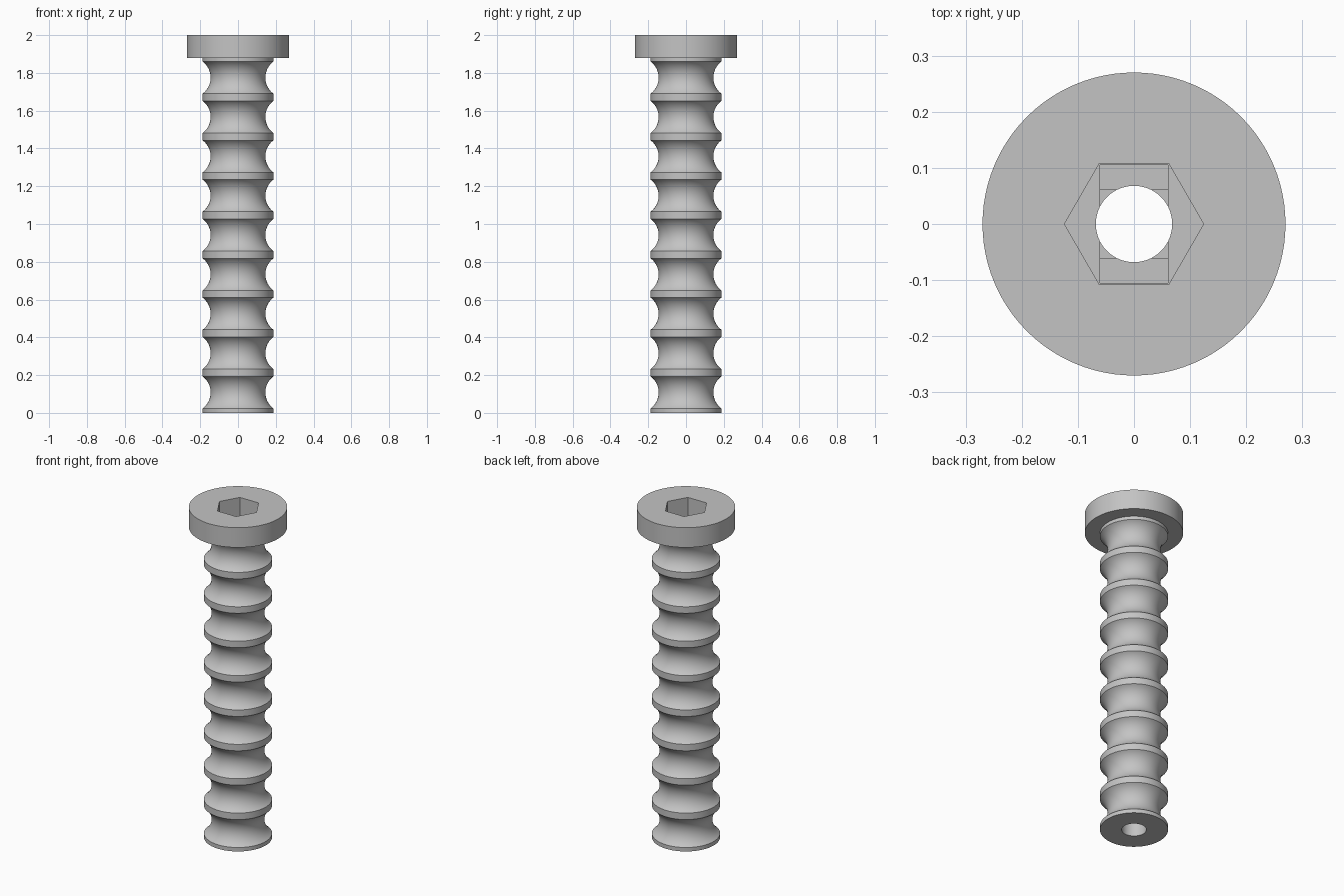
import bpy, bmesh, math
from mathutils import Vector

cube = bpy.data.objects.get("Cube")
if cube:
    bpy.data.objects.remove(cube, do_unlink=True)

SEGMENTS = 96
HEAD_R, SHAFT_R, NECK_R, BORE_R = 0.27, 0.187, 0.145, 0.068
HEAD_Z, TOP = 1.88, 2.0
GROOVES, PITCH, GROOVE_H, FIRST = 9, 0.2083, 0.169, 0.024

grey = bpy.data.materials.new("plain grey")
grey.use_nodes = True
colour = (0.55, 0.55, 0.55, 1)
grey.diffuse_color = colour
grey.node_tree.nodes["Principled BSDF"].inputs["Base Color"].default_value = colour


def make_object(name, bm):
    bmesh.ops.recalc_face_normals(bm, faces=bm.faces)
    mesh = bpy.data.meshes.new(name)
    bm.to_mesh(mesh)
    bm.free()
    mesh.materials.append(grey)
    obj = bpy.data.objects.new(name, mesh)
    bpy.context.collection.objects.link(obj)
    return obj


def lathe(name, profile):
    """Revolve a closed (radius, height) profile around z."""
    bm = bmesh.new()
    rings = []
    for i in range(SEGMENTS):
        a = math.tau * i / SEGMENTS
        rings.append([bm.verts.new((r * math.cos(a), r * math.sin(a), z)) for r, z in profile])
    n = len(profile)
    for i in range(SEGMENTS):
        here, there = rings[i], rings[(i + 1) % SEGMENTS]
        for j in range(n):
            k = (j + 1) % n
            bm.faces.new((here[j], there[j], there[k], here[k]))
    return make_object(name, bm)


def prism(name, outline, bottom):
    """Straight-sided cutter from bottom to above the head."""
    bm = bmesh.new()
    base = bm.faces.new([bm.verts.new((x, y, bottom)) for x, y in outline])
    top = bmesh.ops.extrude_face_region(bm, geom=[base])["geom"]
    verts = [v for v in top if isinstance(v, bmesh.types.BMVert)]
    bmesh.ops.translate(bm, verts=verts, vec=Vector((0, 0, TOP + 0.1 - bottom)))
    obj = make_object(name, bm)
    obj.hide_render = True
    return obj


def rectangle(x, y):
    return [(-x, -y), (x, -y), (x, y), (-x, y)]


# Outer profile: circular-arc grooves between narrow collars, then the head
depth = SHAFT_R - NECK_R
half = GROOVE_H / 2
arc_r = (half ** 2 + depth ** 2) / (2 * depth)
sweep = math.asin(half / arc_r)
STEPS = 20
profile = [(BORE_R, 0), (SHAFT_R, 0)]
for g in range(GROOVES):
    middle = FIRST + half + g * PITCH
    for s in range(STEPS + 1):
        a = sweep * (2 * s / STEPS - 1)
        profile.append((NECK_R + arc_r * (1 - math.cos(a)), middle + arc_r * math.sin(a)))
profile += [(SHAFT_R, HEAD_Z), (HEAD_R, HEAD_Z), (HEAD_R, TOP), (BORE_R, TOP)]
bolt = lathe("bolt", profile)

# Hexagonal socket with two stepped ledges leading to the bore
hexagon = [(0.124 * math.cos(math.tau * i / 6), 0.124 * math.sin(math.tau * i / 6)) for i in range(6)]
cutters = [
    prism("hex_socket_cutter", hexagon, 1.88),
    prism("slot_ledge_cutter", rectangle(0.061, 0.1055), 1.868),
    prism("square_ledge_cutter", rectangle(0.0605, 0.0605), 1.856),
]
bpy.context.view_layer.objects.active = bolt
bolt.select_set(True)
for cutter in cutters:
    mod = bolt.modifiers.new(cutter.name, 'BOOLEAN')
    mod.operation = 'DIFFERENCE'
    mod.solver = 'EXACT'
    mod.object = cutter
    bpy.ops.object.modifier_apply(modifier=mod.name)
for cutter in cutters:
    bpy.data.objects.remove(cutter, do_unlink=True)

bpy.ops.object.shade_smooth_by_angle(angle=math.radians(30))
